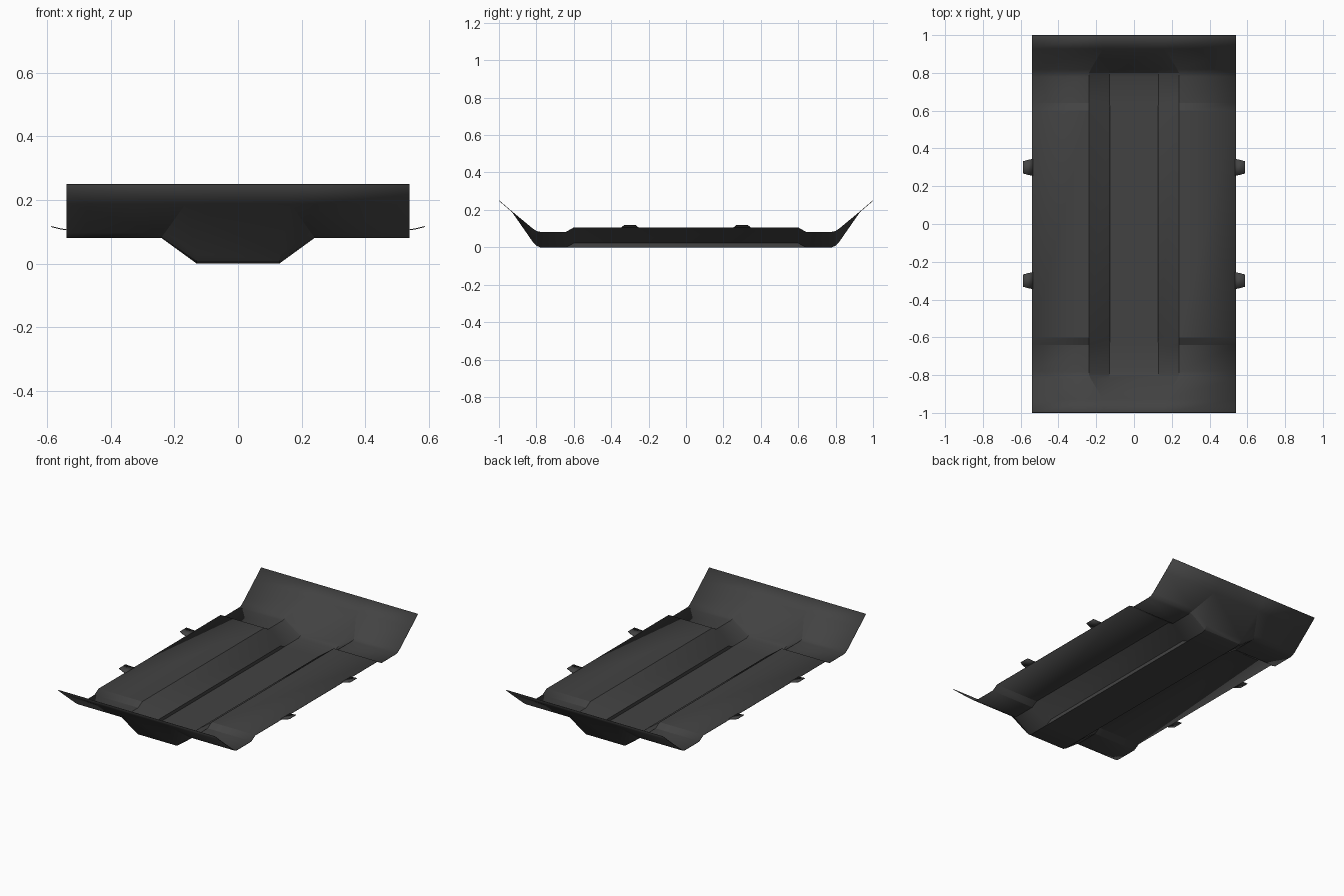
import bpy, bmesh, math

if "Cube" in bpy.data.objects:
    bpy.data.objects.remove(bpy.data.objects["Cube"])

mat = bpy.data.materials.new("dark_sheet")
mat.diffuse_color = (0.055, 0.055, 0.055, 1)
mat.use_nodes = True
mat.node_tree.nodes["Principled BSDF"].inputs["Base Color"].default_value = mat.diffuse_color


def finish(name, bm, thickness):
    """Turn a bmesh sheet into a thin solid object with smooth shading."""
    bmesh.ops.remove_doubles(bm, verts=bm.verts, dist=0.0005)
    bm.normal_update()
    me = bpy.data.meshes.new(name)
    bm.to_mesh(me)
    bm.free()
    me.materials.append(mat)
    ob = bpy.data.objects.new(name, me)
    bpy.context.collection.objects.link(ob)
    mod = ob.modifiers.new("thickness", "SOLIDIFY")
    mod.thickness = thickness
    mod.offset = 1
    bpy.context.view_layer.objects.active = ob
    ob.select_set(True)
    bpy.ops.object.shade_smooth_by_angle(angle=math.radians(25))
    ob.select_set(False)
    return ob


# Pressed tray: half-length stations
# (y, floor half width, floor z, wall foot z, wall top x, deck z)
half = [
    (0.60, 0.13, 0.000, 0.022, 0.24, 0.103),
    (0.64, 0.13, 0.000, 0.000, 0.24, 0.080),
    (0.78, 0.13, 0.000, 0.000, 0.24, 0.080),
    (0.80, 0.13, 0.008, 0.008, 0.24, 0.084),
    (0.82, 0.134, 0.030, 0.030, 0.23, 0.097),
    (0.93, 0.165, 0.188, 0.188, 0.165, 0.188),
    (1.00, 0.165, 0.248, 0.248, 0.165, 0.248),
]
stations = [(-s[0],) + s[1:] for s in reversed(half)] + half

bm = bmesh.new()
rows = []
for y, fx, fz, wz, tx, dz in stations:
    right = [(fx, fz), (fx, wz), (tx, dz), (0.54, dz)]
    profile = [(-x, z) for x, z in reversed(right)] + right
    rows.append([bm.verts.new((x, y, z)) for x, z in profile])
for a, b in zip(rows, rows[1:]):
    for i in range(len(a) - 1):
        bm.faces.new((a[i], a[i + 1], b[i + 1], b[i]))
finish("floor_tray", bm, 0.003)

# Four small mounting tabs along the sides
for side in (-1, 1):
    for yc in (-0.3, 0.3):
        bm = bmesh.new()
        pts = [(0.535, -0.045, 0.104), (0.56, -0.04, 0.108), (0.588, -0.032, 0.115),
               (0.588, 0.032, 0.115), (0.56, 0.04, 0.108), (0.535, 0.045, 0.104)]
        v = [bm.verts.new((side * x, yc + y, z)) for x, y, z in pts]
        for quad in ((0, 1, 4, 5), (1, 2, 3, 4)):
            f = [v[i] for i in quad]
            bm.faces.new(f if side > 0 else f[::-1])
        finish("mounting_tab", bm, 0.003)
